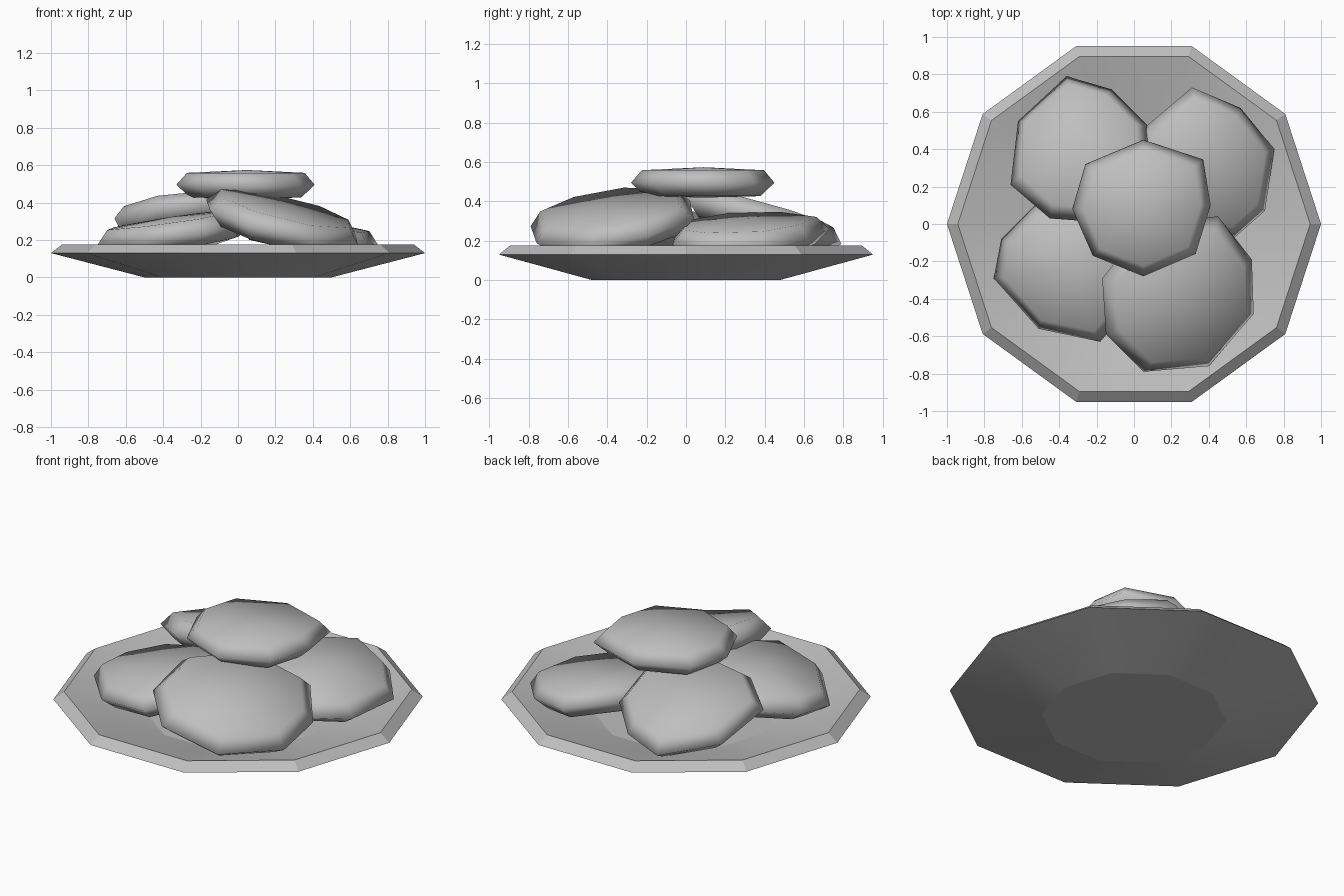
import bpy, bmesh, math
from mathutils import Vector

old = bpy.data.objects.get("Cube")
if old:
    bpy.data.objects.remove(old)

grey = bpy.data.materials.new("plain grey")
grey.use_nodes = True
COLOUR = (0.52, 0.52, 0.52, 1)
grey.diffuse_color = COLOUR
grey.node_tree.nodes["Principled BSDF"].inputs["Base Color"].default_value = COLOUR


def skin(name, rings, smooth):
    """Join stacked rings of points into a closed solid; a one-point ring makes a pole."""
    bm = bmesh.new()
    rings = [[bm.verts.new(p) for p in ring] for ring in rings]
    sides = max(len(ring) for ring in rings)
    for low, high in zip(rings, rings[1:]):
        for i in range(sides):
            j = (i + 1) % sides
            corners = [low[i % len(low)], low[j % len(low)], high[j % len(high)], high[i % len(high)]]
            bm.faces.new(list(dict.fromkeys(corners)))
    bmesh.ops.recalc_face_normals(bm, faces=bm.faces)
    mesh = bpy.data.meshes.new(name)
    bm.to_mesh(mesh)
    bm.free()
    mesh.materials.append(grey)
    obj = bpy.data.objects.new(name, mesh)
    bpy.context.collection.objects.link(obj)
    bpy.ops.object.select_all(action="DESELECT")
    obj.select_set(True)
    bpy.context.view_layer.objects.active = obj
    bpy.ops.object.shade_smooth_by_angle(angle=math.radians(smooth))


def circle(radius, z, sides):
    angles = [math.tau * i / sides for i in range(sides)]
    return [(radius * math.cos(a), radius * math.sin(a), z) for a in angles]


def biscuit(name, centre, slope_x, slope_y, outline):
    """Domed disc on a tilted plane, its widest edge following the outline from above."""
    centre = Vector(centre)
    normal = Vector((-slope_x, -slope_y, 1)).normalized()
    spokes = []
    for x, y in outline:
        dx, dy = x - centre.x, y - centre.y
        spokes.append(Vector((dx, dy, dx * slope_x + dy * slope_y)))
    size = sum(s.length for s in spokes) / len(spokes)
    rings = [[centre + s * spread + normal * size * rise for s in spokes]
             for spread, rise in ((0.8, -0.18), (1, 0), (0.85, 0.17))]
    poles = [[centre + normal * size * rise] for rise in (-0.2, 0.21)]
    skin(name, [poles[0], *rings, poles[1]], 180)


# Ten-sided shallow dish with a bevelled rim
DISH = ((0.5, 0), (1, 0.13), (0.942, 0.175), (0.5, 0.05))
skin("plate", [[(0, 0, 0)], *[circle(r, z, 10) for r, z in DISH], [(0, 0, 0.05)]], 12)

# Four leaning biscuits and one resting on top
biscuit("biscuit_front_left", (0.24, -0.38, 0.295), -0.26, 0.17,
        [(0.05, -0.79), (0.4, -0.76), (0.64, -0.48), (0.63, -0.19),
         (0.45, 0.04), (0.08, 0.02), (-0.17, -0.29), (-0.15, -0.59)])
biscuit("biscuit_front_right", (-0.34, -0.23, 0.24), 0.15, 0.05,
        [(-0.75, -0.29), (-0.71, -0.08), (-0.53, 0.1), (-0.2, 0.15),
         (0.03, -0.05), (0.05, -0.35), (-0.18, -0.63), (-0.51, -0.56)])
biscuit("biscuit_back_right", (-0.29, 0.4, 0.295), 0.08, -0.27,
        [(-0.36, 0.79), (-0.62, 0.55), (-0.66, 0.21), (-0.45, 0.03),
         (-0.06, 0), (0.1, 0.22), (0.07, 0.53), (-0.12, 0.72)])
biscuit("biscuit_back_left", (0.36, 0.32, 0.23), -0.16, 0.05,
        [(0.31, 0.73), (0.57, 0.62), (0.75, 0.4), (0.7, 0.07),
         (0.54, -0.07), (0.2, -0.05), (0, 0.2), (0.05, 0.51)])
biscuit("biscuit_top", (0.05, 0.09, 0.495), 0, 0,
        [(0.05, 0.45), (0.37, 0.345), (0.41, 0.1), (0.33, -0.16),
         (0.05, -0.28), (-0.22, -0.17), (-0.33, 0.08), (-0.26, 0.32)])
